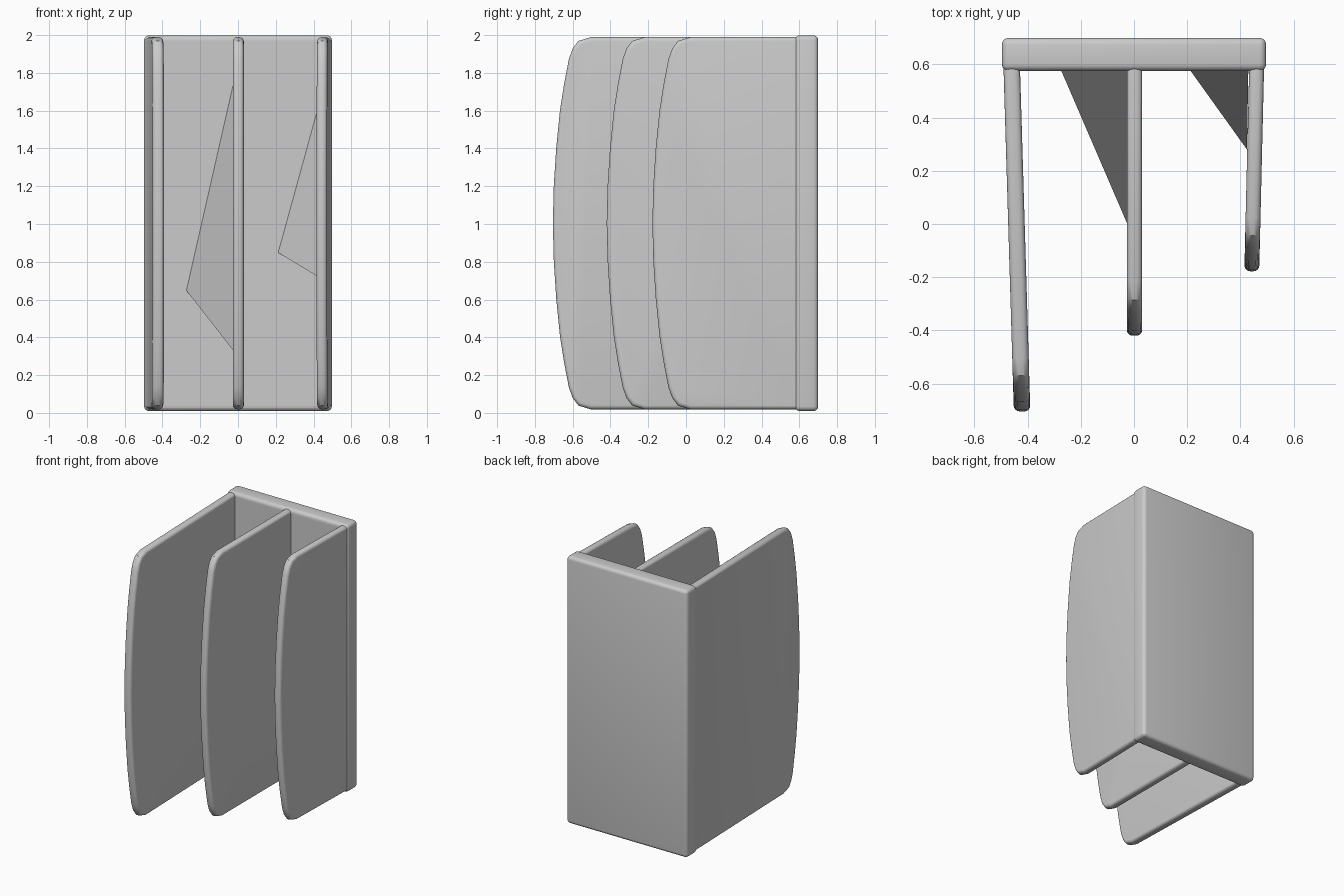
import bpy, bmesh

if "Cube" in bpy.data.objects:
    bpy.data.objects.remove(bpy.data.objects["Cube"])

Z0, Z1 = 0.01, 1.998


def make_object(name, bm):
    bmesh.ops.recalc_face_normals(bm, faces=bm.faces)
    me = bpy.data.meshes.new(name)
    bm.to_mesh(me)
    bm.free()
    ob = bpy.data.objects.new(name, me)
    bpy.context.collection.objects.link(ob)
    return ob


def apply_mod(ob, kind, **settings):
    bpy.context.view_layer.objects.active = ob
    m = ob.modifiers.new(kind.lower(), kind)
    for k, v in settings.items():
        setattr(m, k, v)
    bpy.ops.object.modifier_apply(modifier=m.name)


def round_edges(ob, width):
    apply_mod(ob, 'BEVEL', width=width, segments=4,
              limit_method='ANGLE', angle_limit=1.05)


# Half of the bowed front edge: (distance behind the tip, height above middle)
HALF = [(0, 0), (0.005, 0.2), (0.018, 0.4), (0.038, 0.6), (0.06, 0.74),
        (0.085, 0.87), (0.105, 0.925), (0.135, 0.965), (0.2, 0.985)]


def fin(name, tip, x_tip, x_back, half):
    """Upright plate with a bowed front edge, leaning from x_back to x_tip."""
    y_back, mid = 0.66, 1.004
    edge = [(tip + d, mid + h) for d, h in HALF]
    lower = [(tip + d, mid - h) for d, h in HALF[1:]]
    outline = lower[::-1] + edge + [(y_back, mid + 0.985), (y_back, mid - 0.985)]
    bm = bmesh.new()
    sides = []
    for s in (-1, 1):
        vs = []
        for y, z in outline:
            t = (y - tip) / (y_back - tip)
            vs.append(bm.verts.new((x_tip + (x_back - x_tip) * t + s * half, y, z)))
        bm.faces.new(vs)
        sides.append(vs)
    n = len(outline)
    a, b = sides
    for i in range(n):
        j = (i + 1) % n
        bm.faces.new((a[i], a[j], b[j], b[i]))
    ob = make_object(name, bm)
    round_edges(ob, 0.022)
    return ob


# Back panel
bm = bmesh.new()
bmesh.ops.create_cube(bm, size=1)
for v in bm.verts:
    v.co = (v.co.x * 0.994, 0.638 + v.co.y * 0.124, (Z0 + Z1) / 2 + v.co.z * (Z1 - Z0))
rack = make_object("divider_rack", bm)
round_edges(rack, 0.025)

# Three fins, stepping shorter to the right, fused to the panel
for spec in (("left_fin", -0.705, -0.421, -0.462, 0.031),
             ("middle_fin", -0.42, 0.002, 0.002, 0.029),
             ("right_fin", -0.178, 0.443, 0.463, 0.028)):
    f = fin(*spec)
    apply_mod(rack, 'BOOLEAN', operation='UNION', solver='EXACT', object=f)
    bpy.data.objects.remove(f)

bpy.ops.object.select_all(action='DESELECT')
rack.select_set(True)
bpy.context.view_layer.objects.active = rack
bpy.ops.object.shade_smooth_by_angle(angle=0.6)

# Thin triangular webs between the panel and the fins
for name, pts in (
        ("middle_web", [(-0.275, 0.58, 0.65), (-0.025, 0.0, 0.33), (-0.025, 0.58, 1.75)]),
        ("right_web", [(0.21, 0.58, 0.85), (0.425, 0.28, 0.72), (0.43, 0.58, 1.65)])):
    bm = bmesh.new()
    bm.faces.new([bm.verts.new(p) for p in pts])
    make_object(name, bm)
